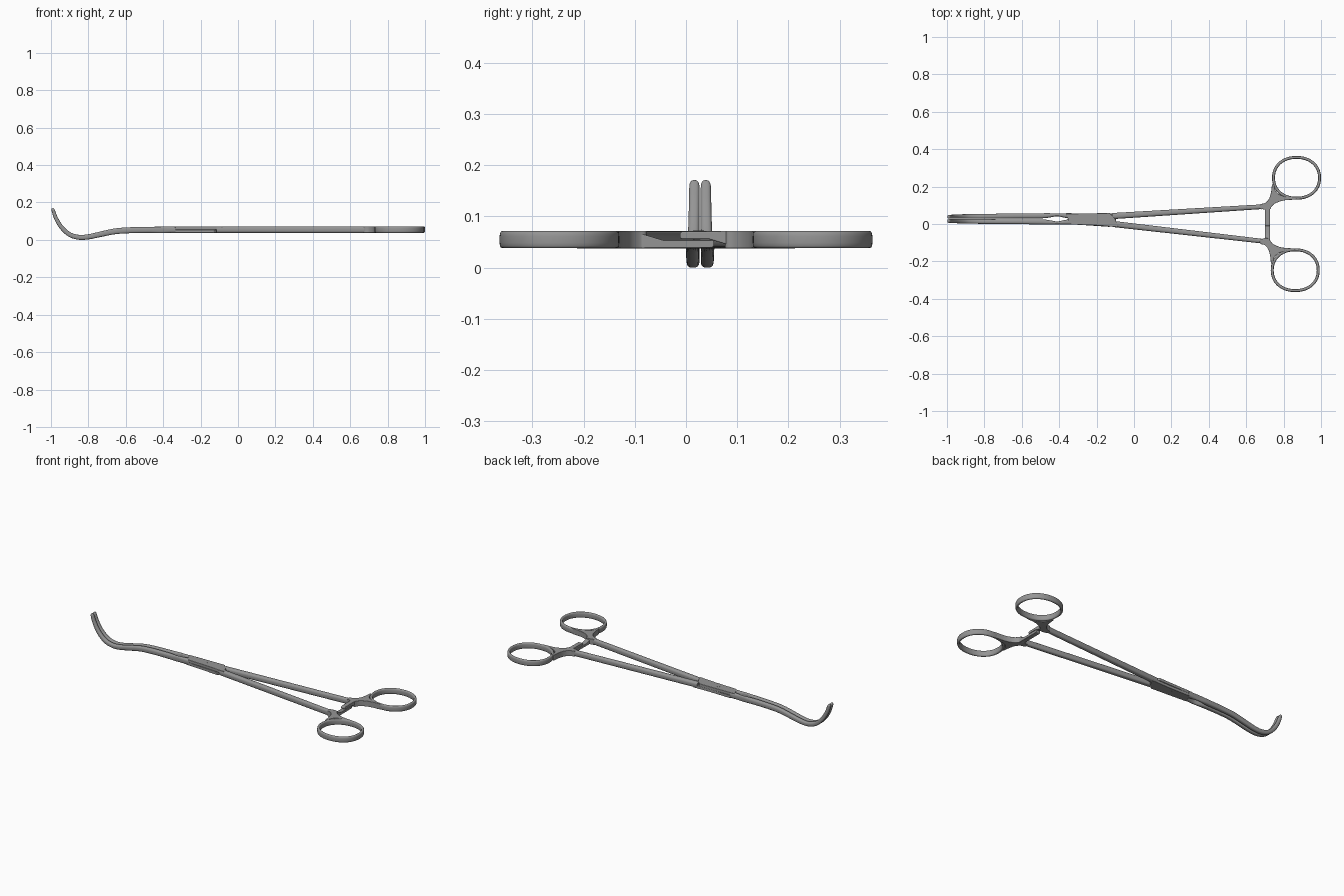
import bpy, bmesh, math
from mathutils import Vector

if "Cube" in bpy.data.objects:
    bpy.data.objects.remove(bpy.data.objects["Cube"])

ZM = 0.0545      # mid height of the flat instrument
HZ = 0.017       # half thickness

steel = bpy.data.materials.new("dark_steel")
steel.diffuse_color = (0.3, 0.3, 0.3, 1)
steel.use_nodes = True
steel.node_tree.nodes["Principled BSDF"].inputs["Base Color"].default_value = steel.diffuse_color


def centre(x):
    """Line about which the two arms mirror; it drifts towards the jaws."""
    return 0.0275 if x < -0.35 else max(0.0, 0.0275 * (0.7 - x) / 1.05)


def smooth_path(pts, n=5, closed=False):
    """Catmull-Rom resampling of tuples of any length."""
    out, m = [], len(pts)
    for i in range(m if closed else m - 1):
        if closed:
            p = [pts[(i + k) % m] for k in (-1, 0, 1, 2)]
        else:
            p = [pts[min(max(i + k, 0), m - 1)] for k in (-1, 0, 1, 2)]
        for j in range(n):
            t = j / n
            out.append(tuple(0.5 * (2 * b + (c - a) * t + (2 * a - 5 * b + 4 * c - d) * t * t
                                    + (3 * b - a - 3 * c + d) * t ** 3) for a, b, c, d in zip(*p)))
    if not closed:
        out.append(tuple(pts[-1]))
    return out


def shade(ob):
    ob.data.materials.append(steel)
    bpy.ops.object.select_all(action='DESELECT')
    ob.select_set(True)
    bpy.context.view_layer.objects.active = ob
    bpy.ops.object.shade_smooth_by_angle(angle=math.radians(40))


def finish(name, bm, bevel=0.0):
    bmesh.ops.recalc_face_normals(bm, faces=bm.faces)
    me = bpy.data.meshes.new(name)
    bm.to_mesh(me)
    bm.free()
    ob = bpy.data.objects.new(name, me)
    bpy.context.collection.objects.link(ob)
    if bevel:
        mod = ob.modifiers.new("bevel", 'BEVEL')
        mod.width, mod.segments = bevel, 3
        mod.limit_method, mod.angle_limit = 'ANGLE', math.radians(40)
    shade(ob)


def sweep(name, secs, flat=False, closed=False, power=2.6, n=20):
    """Superellipse section along (x, y, z, half width, half height) stations."""
    bm, rings, m = bmesh.new(), [], len(secs)
    P = [Vector(s[:3]) for s in secs]
    for i, s in enumerate(secs):
        if closed:
            t = P[(i + 1) % m] - P[i - 1]
        else:
            t = P[min(i + 1, m - 1)] - P[max(i - 1, 0)]
        t.normalize()
        if flat:
            up = Vector((0, 0, 1))
            side = t.cross(up)
        else:
            side = Vector((0, 1, 0))
            up = t.cross(side).normalized()
        ring = []
        for k in range(n):
            a = 2 * math.pi * (k + 0.5) / n
            c, q = math.cos(a), math.sin(a)
            u = math.copysign(abs(c) ** (2 / power), c) * s[3]
            v = math.copysign(abs(q) ** (2 / power), q) * s[4]
            ring.append(bm.verts.new(P[i] + side * u + up * v))
        rings.append(ring)
    for i in range(m if closed else m - 1):
        r0, r1 = rings[i], rings[(i + 1) % m]
        for k in range(n):
            bm.faces.new((r0[k], r0[(k + 1) % n], r1[(k + 1) % n], r1[k]))
    if not closed:
        bm.faces.new(rings[0])
        bm.faces.new(rings[-1])
    finish(name, bm)


def prism(name, pts, vec, bevel):
    """Extrude a closed 3D outline along vec."""
    bm = bmesh.new()
    f = bm.faces.new([bm.verts.new(p) for p in pts])
    r = bmesh.ops.extrude_face_region(bm, geom=[f])
    bmesh.ops.translate(bm, vec=vec, verts=[v for v in r['geom'] if isinstance(v, bmesh.types.BMVert)])
    finish(name, bm, bevel)


# station: x, z, offset from the mirror line, half width, half height
JAW = [(-0.335, ZM, .016, .0145, .017), (-0.368, ZM, .0178, .0122, .017),
       (-0.41, .054, .0215, .0077, .017), (-0.45, .0537, .0188, .0113, .0167),
       (-0.49, .0534, .0165, .0135, .0163), (-0.58, .0515, .0157, .013, .016),
       (-0.66, .0455, .0152, .0128, .0155), (-0.74, .029, .0147, .0127, .0145),
       (-0.80, .0165, .0142, .0126, .0138), (-0.85, .0138, .0137, .0123, .0132),
       (-0.90, .0285, .0132, .012, .0125), (-0.943, .0665, .0124, .0112, .0115),
       (-0.972, .114, .0116, .0105, .0105), (-0.9875, .156, .0112, .010, .009),
       (-0.9905, .1665, .0111, .0075, .0065), (-0.9915, .1695, .0111, .004, .003)]

# web between shank, ratchet and ring (upper side)
WEB = [(.675, .105), (.70, .112), (.722, .135), (.733, .17), (.738, .21), (.748, .21),
       (.756, .18), (.775, .159), (.81, .146), (.87, .138), (.86, .131), (.80, .126),
       (.755, .110), (.735, .092), (.727, .078), (.702, .076), (.690, .079), (.675, .081)]

for s, tag, dx in ((1, "upper", 0.0), (-1, "lower", -0.007)):
    # curved jaw
    secs = [(x, centre(x) + s * d, z, a, b) for x, z, d, a, b in smooth_path(JAW)]
    sweep(tag + "_jaw", secs, power=2.8)

    # tapering shank
    secs = []
    for i in range(9):
        t = i / 8
        x = -0.115 + 0.805 * t
        secs.append((x, centre(x) + s * (0.021 + 0.0715 * t), ZM, .0165 - .004 * t, HZ))
    sweep(tag + "_shank", secs, power=2.8)

    # finger ring
    secs = []
    for i in range(64):
        a = 2 * math.pi * i / 64
        c, q = math.cos(a), math.sin(a)
        secs.append((0.869 + dx + 0.123 * math.copysign(abs(c) ** 0.93, c),
                     s * (0.247 + 0.109 * math.copysign(abs(q) ** 0.93, q)), ZM, .008, HZ))
    sweep(tag + "_finger_ring", secs, flat=True, closed=True, power=3.2, n=16)

    # filleted web joining ring to shank
    outline = [(x + dx * (x - .66) / .1 if x < .76 else x + dx, s * y, ZM - HZ)
               for x, y in smooth_path(WEB, 3, True)]
    prism(tag + "_ring_web", outline, (0, 0, 2 * HZ), 0.004)

    # ratchet arm: half thickness at the catch, thickening towards the web
    tip = -0.012 if s > 0 else -0.055
    prof = [(.105, HZ), (.06, HZ - .0005), (tip + .004, HZ - .001), (tip, HZ - .005),
            (tip, .004), (tip + .003, .001), (.045, .001), (.075, -.008), (.105, -HZ + .001)]
    prism(tag + "_ratchet", [(.700, s * y, ZM + s * z) for y, z in prof], (.027, 0, 0), 0.003)

    # half-thickness lap plate: crosses from this jaw to the opposite shank
    plan = [(-.362, .027), (-.13, .037), (-.098, .003), (-.085, -.037),
            (-.20, -.031), (-.335, -.030), (-.352, -.006)]
    z0 = ZM if s > 0 else ZM - HZ
    prism(tag + "_lap_plate", [(x, centre(x) + s * d, z0) for x, d in plan], (0, 0, HZ), 0.002)

# flush pivot pin through the lap joint
bpy.ops.mesh.primitive_cylinder_add(vertices=32, radius=0.011, depth=2 * HZ + 0.0008,
                                    location=(-0.235, 0.0245, ZM))
pin = bpy.context.object
pin.name = "pivot_pin"
shade(pin)
